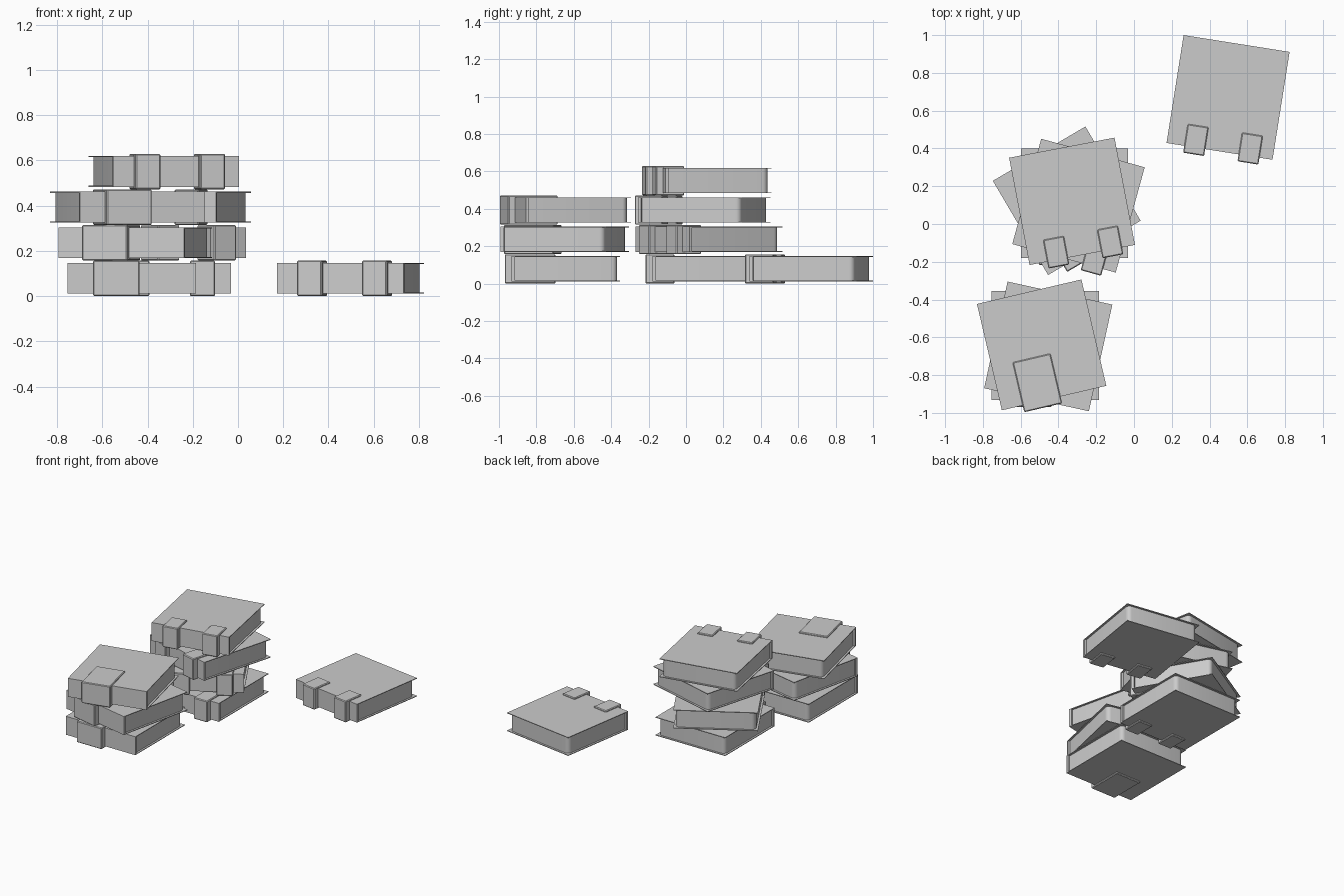
import bpy, bmesh, math
from mathutils import Matrix, Vector

if "Cube" in bpy.data.objects:
    bpy.data.objects.remove(bpy.data.objects["Cube"])

W, D = 0.568, 0.578          # cover width and depth
PITCH = 0.1575               # height of one book including its bands
Z0, Z1 = 0.011, 0.147        # cover bottom and top inside one layer
T = 0.005                    # cover thickness


def box(name, lo, hi, place, bevel=0.0, pick=None, segments=1):
    """Axis-aligned box in book space, with chosen edges bevelled."""
    bm = bmesh.new()
    size = Vector(hi) - Vector(lo)
    mid = (Vector(hi) + Vector(lo)) / 2
    bmesh.ops.create_cube(bm, size=1.0, matrix=Matrix.Translation(mid) @ Matrix.Diagonal((*size, 1)))
    if bevel:
        edges = [e for e in bm.edges if pick is None or pick(e)]
        bmesh.ops.bevel(bm, geom=edges, offset=bevel, segments=segments,
                        profile=0.5, affect='EDGES')
    mesh = bpy.data.meshes.new(name)
    bm.to_mesh(mesh)
    bm.free()
    obj = bpy.data.objects.new(name, mesh)
    bpy.context.collection.objects.link(obj)
    obj.matrix_world = place
    if segments > 1:
        bpy.context.view_layer.objects.active = obj
        obj.select_set(True)
        bpy.ops.object.shade_smooth_by_angle(angle=math.radians(35))
        obj.select_set(False)
    return obj


def fore_corner(e):
    a, b = e.verts[0].co, e.verts[1].co
    return abs(a.z - b.z) > 0.05 and a.y > 0


def book(name, x, y, layer, angle, bands):
    place = Matrix.Translation((x, y, layer * PITCH)) @ Matrix.Rotation(math.radians(angle), 4, 'Z')
    w, d = W / 2, D / 2
    # covers and spine
    box(name + "_bottom_cover", (-w, -d, Z0), (w, d, Z0 + T), place)
    box(name + "_top_cover", (-w, -d, Z1 - T), (w, d, Z1), place)
    box(name + "_spine", (-w, -d, Z0 + T), (w, -d + 0.018, Z1 - T), place)
    # page block with rounded fore-edge corners
    box(name + "_pages", (-w + 0.014, -d + 0.018, Z0 + T), (w - 0.014, d - 0.014, Z1 - T),
        place, 0.03, fore_corner, 5)
    # bands wrapped around the spine
    for i, (bx, bw, back) in enumerate(bands):
        box(f"{name}_band_{i + 1}", (bx - bw / 2, -0.326, 0), (bx + bw / 2, back, PITCH - 0.0005),
            place, 0.005)


TWO = [(-0.133, 0.112, -0.172), (0.158, 0.112, -0.172)]
WIDE = [(-0.068, 0.206, -0.055)]

# single book, back stack, front stack
book("single_book", 0.498, 0.67, 0, -9.0, TWO)
for i, (x, y, a) in enumerate([(-0.315, 0.11, 0), (-0.356, 0.123, 30.4),
                               (-0.294, 0.097, -15.4), (-0.328, 0.12, 10.8)]):
    book(f"back_stack_book_{i + 1}", x, y, i, a, TWO)
for i, (x, y, a) in enumerate([(-0.47, -0.643, 0), (-0.454, -0.648, -12.4), (-0.489, -0.64, 13.2)]):
    book(f"front_stack_book_{i + 1}", x, y, i, a, WIDE)
